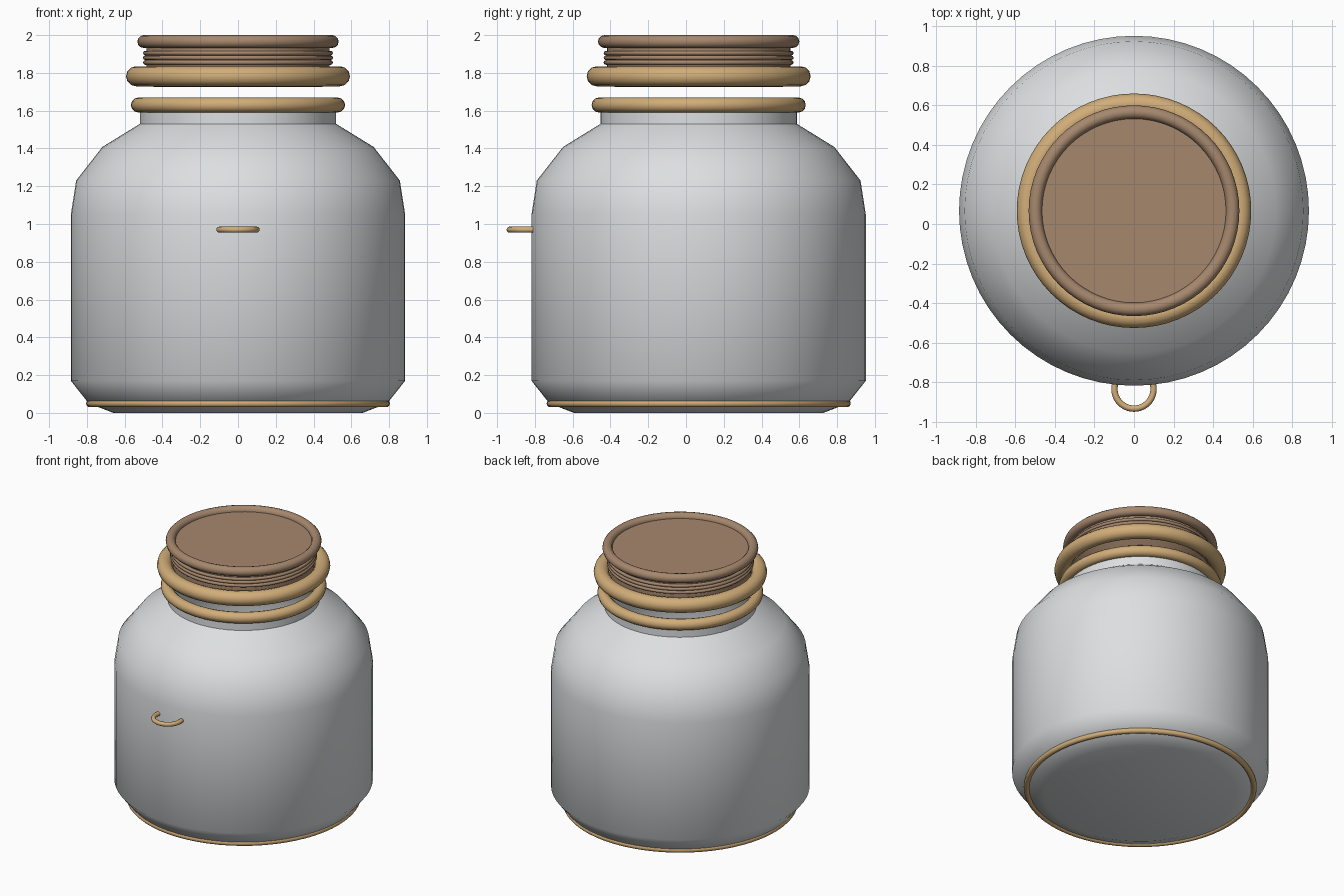
import bpy, bmesh, math

if "Cube" in bpy.data.objects:
    bpy.data.objects.remove(bpy.data.objects["Cube"], do_unlink=True)

AXIS_Y = 0.067   # the jar sits slightly back to balance the front loop
SEGMENTS = 64


def material(name, rgb):
    mat = bpy.data.materials.new(name)
    mat.use_nodes = True
    mat.diffuse_color = (*rgb, 1)
    mat.node_tree.nodes["Principled BSDF"].inputs["Base Color"].default_value = (*rgb, 1)
    return mat


pale_grey = material("pale_grey", (0.72, 0.74, 0.75))
tan_gold = material("tan_gold", (0.64, 0.42, 0.19))
wood_brown = material("wood_brown", (0.38, 0.245, 0.155))


def finish(obj, name, mat, angle=40):
    obj.name = name
    obj.data.materials.append(mat)
    bpy.ops.object.select_all(action='DESELECT')
    obj.select_set(True)
    bpy.context.view_layer.objects.active = obj
    bpy.ops.object.shade_smooth_by_angle(angle=math.radians(angle))
    return obj


def lathe(name, profile, mat):
    """Spin a (radius, height) profile about the jar axis."""
    bm = bmesh.new()
    verts = [bm.verts.new((r, 0, z)) for r, z in profile]
    edges = [bm.edges.new(pair) for pair in zip(verts, verts[1:])]
    bmesh.ops.spin(bm, geom=verts + edges, cent=(0, 0, 0), axis=(0, 0, 1),
                   angle=math.tau, steps=SEGMENTS)
    bmesh.ops.remove_doubles(bm, verts=bm.verts, dist=0.0005)
    bmesh.ops.recalc_face_normals(bm, faces=bm.faces)
    mesh = bpy.data.meshes.new(name)
    bm.to_mesh(mesh)
    bm.free()
    obj = bpy.data.objects.new(name, mesh)
    bpy.context.collection.objects.link(obj)
    obj.location.y = AXIS_Y
    return finish(obj, name, mat)


def ring(name, outer, tube, z, mat, y=AXIS_Y, sides=12):
    bpy.ops.mesh.primitive_torus_add(
        major_radius=outer - tube, minor_radius=tube, major_segments=SEGMENTS,
        minor_segments=sides, location=(0, y, z))
    return finish(bpy.context.object, name, mat, 60)


# Hollow jar: outer wall up to the lip, then back down the inside
outer_wall = [(0, 0), (0.66, 0), (0.79, 0.05), (0.885, 0.17), (0.885, 1.05),
              (0.857, 1.23), (0.718, 1.408), (0.52, 1.53), (0.52, 1.64)]
inner_wall = [(max(r - 0.02, 0), max(z, 0.02)) for r, z in reversed(outer_wall)]
lathe("jar_body", outer_wall + inner_wall, pale_grey)

# Trim rings on the jar
ring("base_ring", 0.805, 0.02, 0.05, tan_gold)
ring("neck_ring", 0.567, 0.04, 1.63, tan_gold)
ring("front_loop", 0.115, 0.016, 0.97, tan_gold, y=-0.835)

# Floating lid: plug, threads, collar and rim
lathe("lid_plug", [(0, 1.725), (0.445, 1.725), (0.485, 1.76), (0.485, 1.967), (0, 1.967)],
      wood_brown)
for i in range(3):
    ring(f"lid_thread_{i + 1}", 0.503, 0.012, 1.855 + i * 0.025, wood_brown, sides=8)
ring("lid_collar", 0.593, 0.053, 1.782, tan_gold)
ring("lid_rim", 0.533, 0.034, 1.966, wood_brown)
